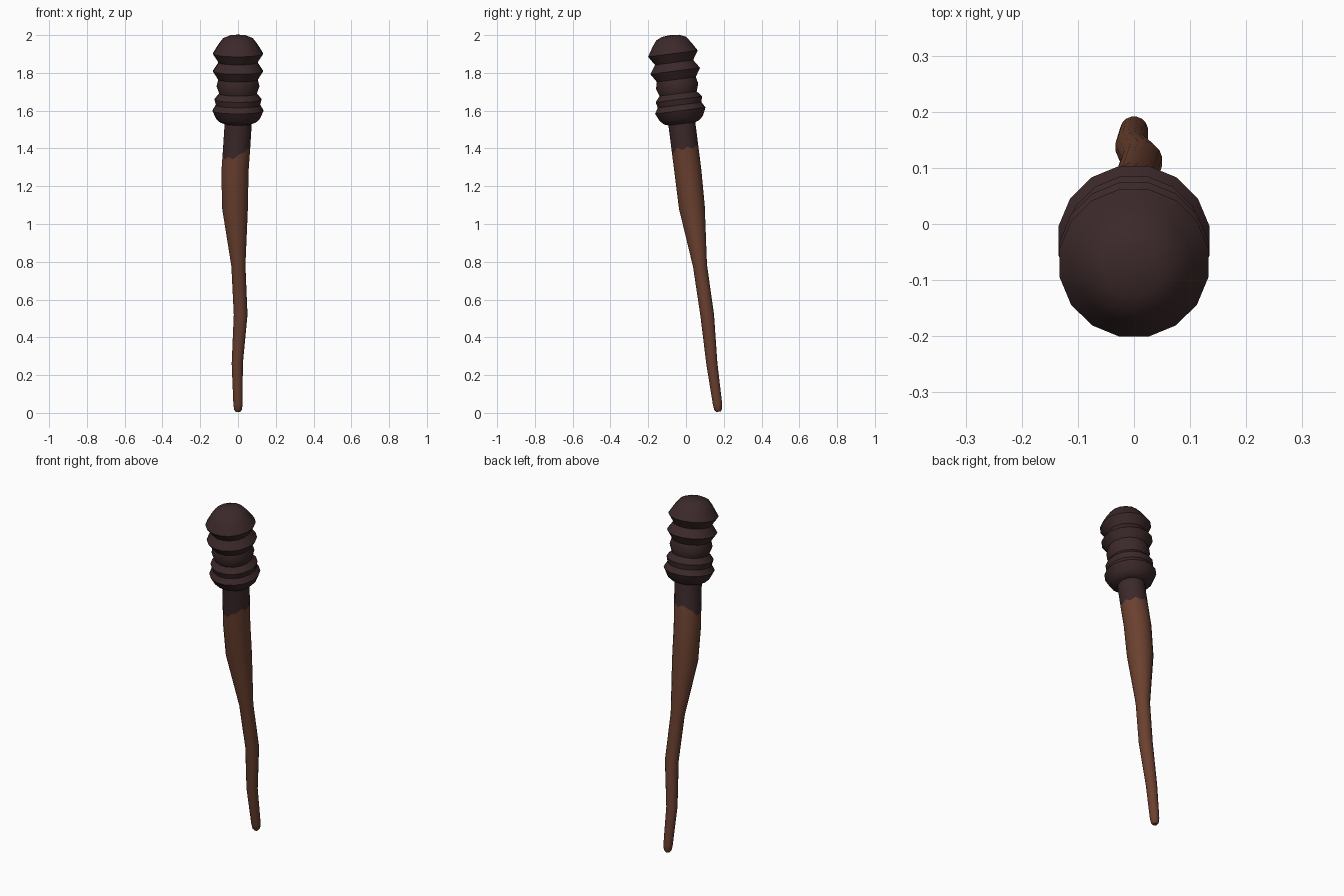
import bpy, bmesh, math
from mathutils import Vector

if "Cube" in bpy.data.objects:
    bpy.data.objects.remove(bpy.data.objects["Cube"])

SIDES = 16


def material(name, rgb):
    m = bpy.data.materials.new(name)
    m.diffuse_color = (*rgb, 1)
    m.use_nodes = True
    m.node_tree.nodes["Principled BSDF"].inputs["Base Color"].default_value = m.diffuse_color
    return m


dark = material("charred brown", (0.045, 0.022, 0.023))
wood = material("wood brown", (0.145, 0.052, 0.029))


def tube(name, stations, mats, jagged=None, split=None):
    """Loft rings through (x, y, z, radius), square to the path."""
    pts = [Vector(s[:3]) for s in stations]
    bm = bmesh.new()
    rings = []
    for i, s in enumerate(stations):
        t = (pts[min(i + 1, len(pts) - 1)] - pts[max(i - 1, 0)]).normalized()
        u = Vector((1, 0, 0))
        u = (u - t * u.dot(t)).normalized()
        v = t.cross(u)
        ring = []
        for k in range(SIDES):
            a = 2 * math.pi * (k + 0.5) / SIDES
            p = pts[i] + (u * math.cos(a) + v * math.sin(a)) * s[3]
            if jagged and i == split:
                p += t * jagged(a, k)
            ring.append(bm.verts.new(p))
        rings.append(ring)
    for i in range(len(rings) - 1):
        for k in range(SIDES):
            n = (k + 1) % SIDES
            f = bm.faces.new((rings[i][k], rings[i][n], rings[i + 1][n], rings[i + 1][k]))
            f.material_index = int(split is not None and i >= split)
    bm.faces.new(rings[0][::-1])
    bm.faces.new(rings[-1]).material_index = len(mats) - 1
    bmesh.ops.recalc_face_normals(bm, faces=bm.faces)
    me = bpy.data.meshes.new(name)
    bm.to_mesh(me)
    bm.free()
    for m in mats:
        me.materials.append(m)
    ob = bpy.data.objects.new(name, me)
    bpy.context.collection.objects.link(ob)
    bpy.ops.object.select_all(action='DESELECT')
    bpy.context.view_layer.objects.active = ob
    ob.select_set(True)
    bpy.ops.object.shade_smooth_by_angle(angle=math.radians(40))
    return ob


# crooked stick, charred above an uneven line
def char_line(a, k):
    low = max(0.0, math.cos(a - math.radians(215)))
    return 0.015 - 0.055 * low ** 0.5 + 0.008 * (-1) ** k


tube("crooked_stick", [
    (0, 0.172, 0.006, 0.012), (0, 0.170, 0.018, 0.021), (0, 0.167, 0.045, 0.025),
    (-0.004, 0.137, 0.26, 0.030), (0.014, 0.112, 0.52, 0.037),
    (0.002, 0.074, 0.78, 0.038), (-0.016, 0.031, 1.09, 0.070),
    (-0.016, 0.010, 1.28, 0.073), (-0.008, -0.004, 1.39, 0.073),
    (-0.001, -0.018, 1.50, 0.073), (0, -0.026, 1.56, 0.073),
], [wood, dark], char_line, 8)

# ribbed, leaning head: (height, radius)
profile = [
    (1.530, 0.070), (1.538, 0.095), (1.558, 0.117), (1.600, 0.137), (1.630, 0.119), (1.660, 0.126),
    (1.690, 0.101), (1.730, 0.115), (1.765, 0.106), (1.810, 0.135),
    (1.855, 0.104), (1.902, 0.135), (1.950, 0.105), (1.982, 0.080), (1.996, 0.047), (2.0, 0.008),
]
tube("ribbed_head", [(0, -0.03 - 0.13 * (z - 1.6), z, r) for z, r in profile], [dark])
